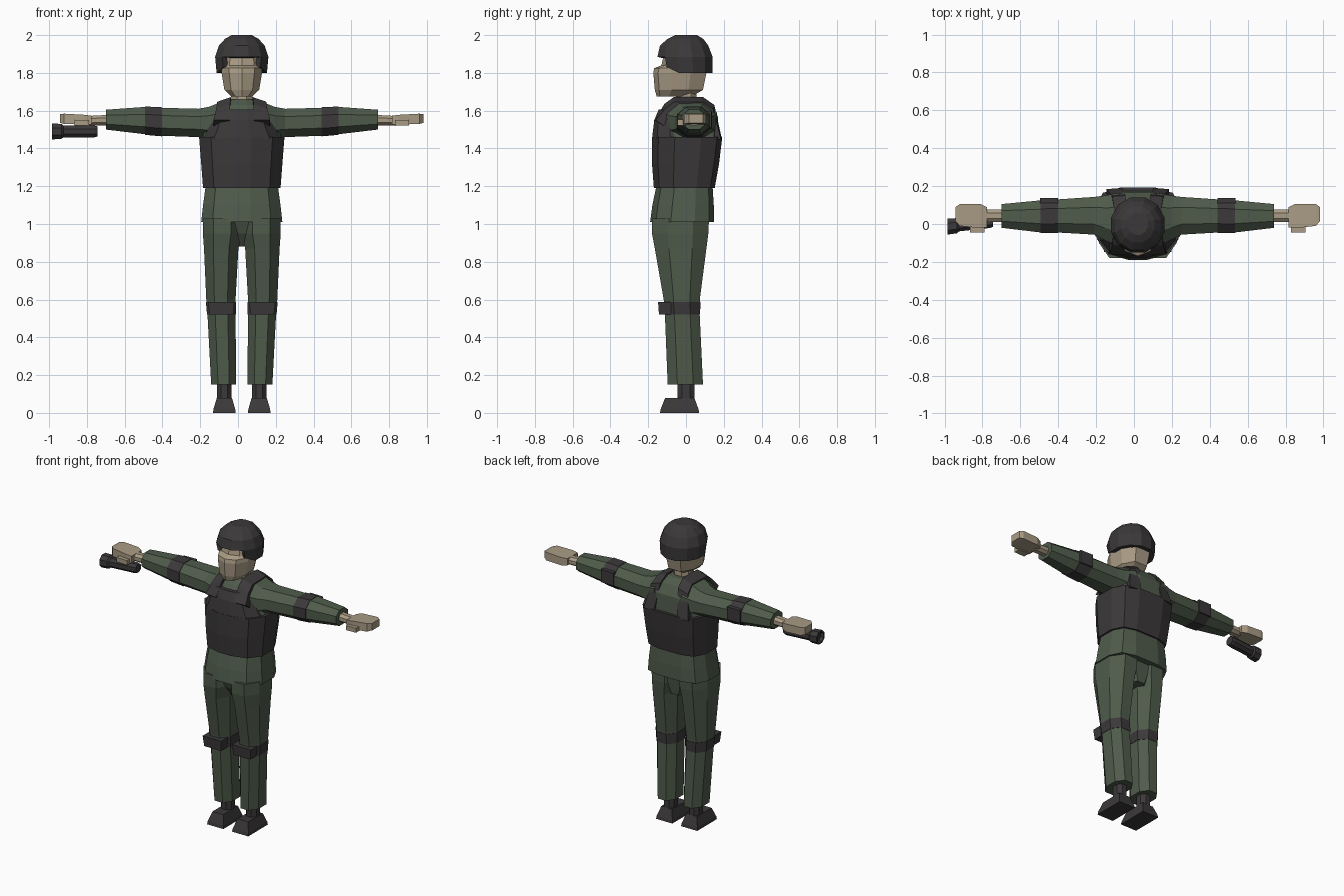
import bpy, bmesh
from math import sin, cos, radians

CX = 0.02  # body centre line


def material(name, col):
    m = bpy.data.materials.new(name)
    m.diffuse_color = (*col, 1)
    return m


GREEN = material("green_cloth", (0.078, 0.105, 0.070))
DARK = material("dark_armour", (0.044, 0.040, 0.042))
SKIN = material("skin", (0.40, 0.33, 0.235))


def both(half):
    """Complete a half profile by mirroring it across the first axis."""
    return half + [(-a, b) for a, b in reversed(half) if a]


OCT = both([(.45, -1), (1, -.45), (1, .45), (.45, 1)])
BOX = both([(1, -1), (1, 1)])
BODY = both([(.22, -1), (.72, -.82), (1, -.35), (1, .4), (.82, .85), (.42, 1)])
HEAD = both([(0, -1), (.62, -.82), (1, -.3), (.95, .4), (.5, 1)])


def skin_rings(name, rings, mat, cap=True):
    bm = bmesh.new()
    vs = [[bm.verts.new(p) for p in r] for r in rings]
    n = len(vs[0])
    for lo, hi in zip(vs, vs[1:]):
        for i in range(n):
            j = (i + 1) % n
            bm.faces.new((lo[i], lo[j], hi[j], hi[i]))
    if cap:
        bm.faces.new(vs[0])
        bm.faces.new(vs[-1])
    bmesh.ops.recalc_face_normals(bm, faces=bm.faces)
    me = bpy.data.meshes.new(name)
    bm.to_mesh(me)
    bm.free()
    me.materials.append(mat)
    ob = bpy.data.objects.new(name, me)
    bpy.context.collection.objects.link(ob)
    return ob


def loft(name, prof, secs, mat, axis="z", side=1):
    """Sections are (height, a0, a1, b0, b1) bounds; x is measured from the body centre."""
    rings = []
    for h, a0, a1, b0, b1 in secs:
        r = []
        for u, v in prof:
            a = (a0 + a1) / 2 + u * (a1 - a0) / 2
            b = (b0 + b1) / 2 + v * (b1 - b0) / 2
            x, y, z = (a, b, h) if axis == "z" else (h, a, b)
            r.append((CX + side * x, y, z))
        rings.append(r)
    return skin_rings(name, rings, mat)


# Jacket, hips and vest
loft("jacket_skirt", BODY, [(1.01, -.215, .215, -.19, .147), (1.10, -.205, .205, -.178, .147),
                            (1.21, -.19, .19, -.155, .14)], GREEN)
loft("jacket_chest", BODY, [(1.2, -.19, .19, -.155, .14), (1.45, -.21, .21, -.165, .175),
                            (1.57, -.175, .175, -.145, .168), (1.63, -.125, .125, -.10, .135),
                            (1.66, -.07, .07, -.06, .09)], GREEN)
loft("trouser_hips", OCT, [(.88, -.06, .06, -.08, .09), (.95, -.1, .1, -.13, .1),
                           (1.03, -.15, .15, -.16, .11)], GREEN)
loft("vest_body", BODY, [(1.19, -.205, .205, -.17, .152), (1.32, -.215, .215, -.18, .175),
                         (1.46, -.226, .226, -.18, .192)], DARK)
loft("vest_front", BODY, [(1.45, -.205, .205, -.18, .12), (1.55, -.155, .155, -.168, .08),
                          (1.605, -.125, .125, -.145, .05)], DARK)

# Shoulder straps running from chest to back
STRAP = [(-.165, 1.55, .065, .15), (-.115, 1.635, .062, .135), (-.065, 1.672, .058, .13),
         (.09, 1.672, .058, .125), (.15, 1.63, .065, .135), (.19, 1.45, .085, .165)]
for side, tag in ((1, "left"), (-1, "right")):
    rings = []
    for y, z, xi, xo in STRAP:
        yi, zi = y * .72, z - (z - 1.4) * .2
        drop = .025 if z > 1.6 else 0
        rings.append([(CX + side * xi, y, z), (CX + side * xo, y * .97, z - drop),
                      (CX + side * xo, yi, zi - drop), (CX + side * xi, yi, zi)])
    skin_rings(tag + "_strap", rings, DARK)

# Limbs, built on both sides
for side, tag in ((1, "left"), (-1, "right")):
    def part(name, prof, secs, mat, axis="z"):
        loft(tag + "_" + name, prof, secs, mat, axis, side)

    part("sleeve", OCT, [(.10, -.12, .165, 1.43, 1.65), (.175, -.085, .15, 1.45, 1.62),
                         (.23, -.056, .143, 1.46, 1.61), (.42, -.045, .13, 1.467, 1.615),
                         (.51, -.045, .125, 1.475, 1.62), (.72, -.02, .105, 1.50, 1.605)],
         GREEN, "x")
    part("elbow_band", OCT, [(.422, -.048, .132, 1.464, 1.618),
                             (.513, -.048, .128, 1.472, 1.622)], DARK, "x")
    part("elbow_pad", BOX, [(.42, .09, .138, 1.51, 1.595), (.515, .09, .136, 1.51, 1.595)],
         DARK, "x")
    part("wrist", OCT, [(.70, .01, .076, 1.522, 1.578), (.81, .01, .076, 1.522, 1.572)], SKIN, "x")
    part("hand", BOX, [(.795, -.018, .088, 1.528, 1.573), (.83, -.022, .105, 1.526, 1.578),
                       (.94, -.01, .105, 1.53, 1.584), (.962, .015, .09, 1.535, 1.582)],
         SKIN, "x")
    part("thumb", BOX, [(.81, -.046, 0, 1.52, 1.55), (.885, -.046, 0, 1.522, 1.552)], SKIN, "x")

    part("trouser_leg", OCT, [(.15, .03, .162, -.097, .09), (.53, .033, .182, -.112, .072),
                              (.6, .033, .188, -.118, .073), (.87, .018, .2, -.165, .108),
                              (.95, 0, .206, -.18, .118), (1.03, 0, .206, -.18, .122)], GREEN)
    part("knee_band", OCT, [(.52, .03, .184, -.115, .075), (.588, .03, .19, -.12, .076)], DARK)
    part("knee_pad", BOX, [(.52, .045, .17, -.143, -.08), (.588, .04, .178, -.148, -.08)], DARK)
    part("boot_ankle", OCT, [(.06, .055, .13, -.045, .045), (.17, .055, .13, -.045, .045)], DARK)
    part("boot_foot", BOX, [(0, .032, .152, -.138, .07), (.02, .035, .15, -.134, .066),
                            (.08, .052, .132, -.11, .044)], DARK)

# Head and neck
loft("neck", OCT, [(1.58, -.058, .058, -.055, .055), (1.72, -.055, .055, -.05, .055)], SKIN)
loft("head", HEAD, [(1.675, -.055, .055, -.155, .03), (1.71, -.092, .092, -.165, .09),
                    (1.80, -.107, .107, -.173, .108), (1.825, -.107, .107, -.168, .11),
                    (1.84, -.107, .107, -.13, .11), (1.93, -.09, .09, -.11, .09)], SKIN)

# Helmet: faceted dome with the lower face opening removed
LEVELS = [(1.80, .138, .144, 0), (1.885, .146, .151, -.005), (1.945, .125, .132, -.01),
          (1.98, .092, .098, -.003), (2.0, .055, .06, 0)]
ANGLES = [radians(15 + 30 * i) for i in range(12)]
rings = []
for k, (z, rx, ry, cy) in enumerate(LEVELS):
    rings.append([(CX + rx * cos(a), cy + ry * sin(a),
                   z + (.03 if k == 0 and sin(a) < -.6 else 0)) for a in ANGLES])
helmet = skin_rings("helmet", rings, DARK)
bm = bmesh.new()
bm.from_mesh(helmet.data)
bottom = [f for f in bm.faces if f.normal.z < -.8 and len(f.verts) > 4]
front = [f for f in bm.faces if f.calc_center_median().z < 1.88
         and f.calc_center_median().y < -.11 or f.calc_center_median().z < 1.88
         and f.calc_center_median().y < -.08 and abs(f.calc_center_median().x - CX) < .09]
bmesh.ops.delete(bm, geom=list(set(bottom + front)), context="FACES")
bm.to_mesh(helmet.data)
bm.free()
shell = helmet.modifiers.new("thickness", "SOLIDIFY")
shell.thickness = .03
shell.offset = -1

# Torch held under the right hand
torch = [(.765, .012, .027), (.78, .010, .031), (.945, -.008, .031), (.955, -.009, .040),
         (1.005, -.014, .042), (1.005, -.014, .032), (.985, -.012, .030)]
loft("torch", OCT, [(x, y - r, y + r, 1.49 - r, 1.49 + r) for x, y, r in torch], DARK, "x", -1)
